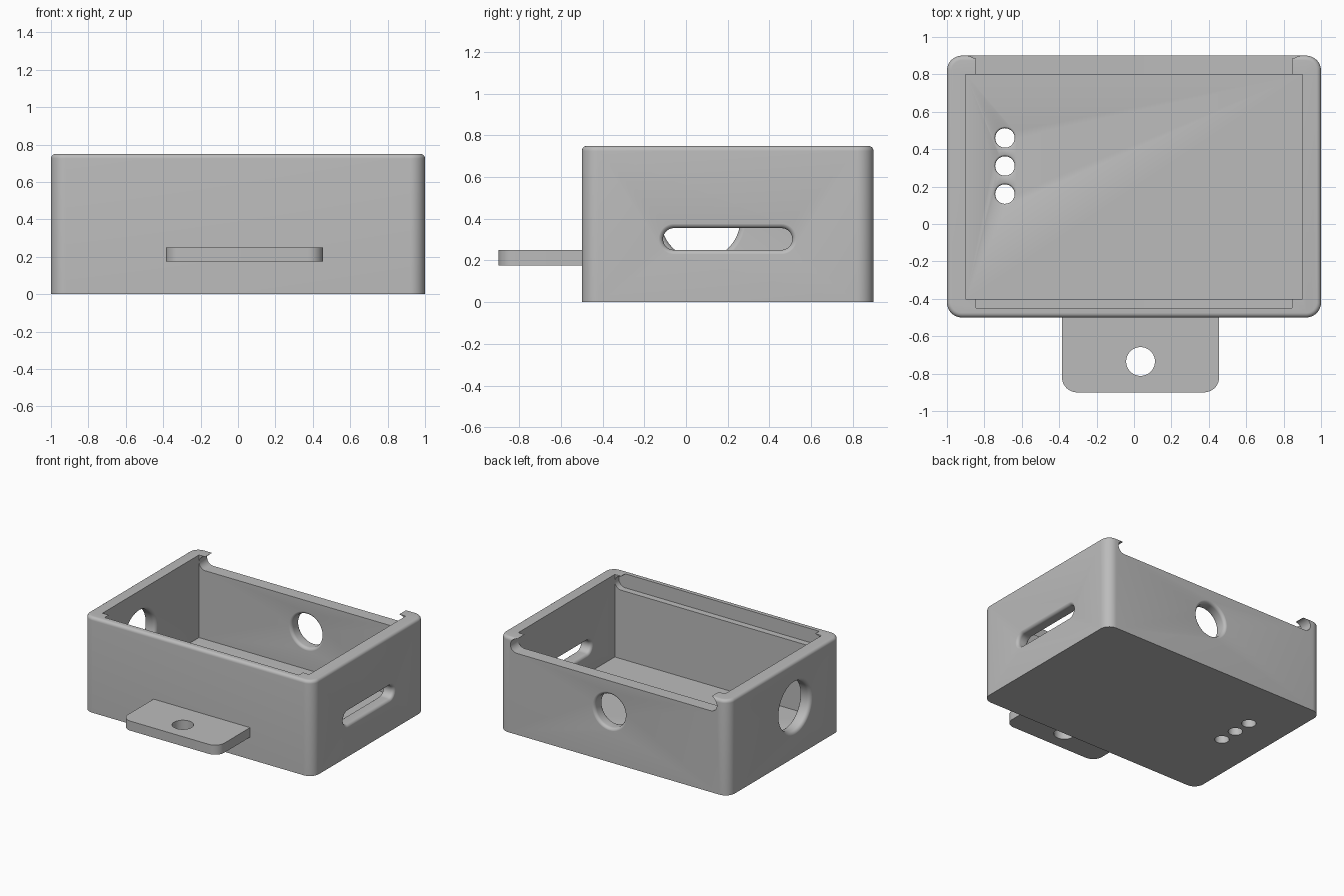
import bpy, bmesh, math
from mathutils import Matrix, Vector

if "Cube" in bpy.data.objects:
    bpy.data.objects.remove(bpy.data.objects["Cube"], do_unlink=True)

grey = bpy.data.materials.new("plain_grey")
grey.use_nodes = True
COLOUR = (0.5, 0.5, 0.5, 1)
grey.diffuse_color = COLOUR
grey.node_tree.nodes["Principled BSDF"].inputs["Base Color"].default_value = COLOUR

X, Y, Z = Vector((1, 0, 0)), Vector((0, 1, 0)), Vector((0, 0, 1))


def frame(x_axis, y_axis, origin):
    """Placement whose local z points along x_axis cross y_axis."""
    m = Matrix((x_axis, y_axis, x_axis.cross(y_axis))).transposed().to_4x4()
    return Matrix.Translation(origin) @ m


def outline(hx, hy, r, segs=12):
    """Rounded rectangle; becomes a slot or a circle when r reaches hx or hy."""
    pts = []
    for q, (sx, sy) in enumerate([(1, 1), (-1, 1), (-1, -1), (1, -1)]):
        for i in range(segs + 1):
            a = math.pi / 2 * (q + i / segs)
            pts.append((sx * (hx - r) + r * math.cos(a), sy * (hy - r) + r * math.sin(a)))
    return pts


def stack(name, hx, hy, r, levels, place):
    """Solid from one outline repeated at (height, outward offset) levels."""
    bm = bmesh.new()
    rings = [[bm.verts.new((x, y, d)) for x, y in outline(hx + o, hy + o, r + o)]
             for d, o in levels]
    n = len(rings[0])
    for low, high in zip(rings, rings[1:]):
        for i in range(n):
            j = (i + 1) % n
            bm.faces.new((low[i], low[j], high[j], high[i]))
    bm.faces.new(rings[0])
    bm.faces.new(rings[-1])
    bmesh.ops.remove_doubles(bm, verts=bm.verts, dist=1e-5)
    bmesh.ops.recalc_face_normals(bm, faces=bm.faces)
    bm.transform(place)
    mesh = bpy.data.meshes.new(name)
    bm.to_mesh(mesh)
    bm.free()
    mesh.materials.append(grey)
    ob = bpy.data.objects.new(name, mesh)
    bpy.context.collection.objects.link(ob)
    return ob


def fillet(f, steps=6):
    """Quarter-round hole edge as (depth, offset) levels."""
    angles = [math.pi / 2 * i / steps for i in range(steps + 1)]
    return [(f - f * math.cos(a) - 0.0005, f - f * math.sin(a)) for a in angles]


def hole(name, hx, hy, f, place, both=True, wall=0.1):
    """Cutter running inward through a wall, with rounded edges."""
    edge = fillet(f)
    levels = [(-0.05, f)] + edge
    if both:
        levels += [(wall - d, o) for d, o in reversed(edge)] + [(wall + 0.05, f)]
    else:
        levels += [(wall + 0.05, 0)]
    return stack(name, hx, hy, min(hx, hy), levels, place)


def carve(ob, cutters):
    """Subtract the cutters, bake the result and remove the helpers."""
    for c in cutters:
        c.hide_render = True
        mod = ob.modifiers.new("cut", "BOOLEAN")
        mod.operation, mod.solver, mod.object = "DIFFERENCE", "EXACT", c
    bpy.context.view_layer.update()
    baked = bpy.data.meshes.new_from_object(ob.evaluated_get(bpy.context.evaluated_depsgraph_get()))
    ob.modifiers.clear()
    ob.data = baked
    for c in cutters:
        bpy.data.objects.remove(c, do_unlink=True)
    bpy.ops.object.select_all(action="DESELECT")
    ob.select_set(True)
    bpy.context.view_layer.objects.active = ob
    bpy.ops.object.shade_smooth_by_angle(angle=math.radians(30))


# Box shell: rounded upright corners and a rounded top rim
TOP, RIM, MID = 0.75, 0.025, 0.2
rim_levels = [(TOP - d, o - RIM) for d, o in
              [(RIM - RIM * math.sin(a), RIM * math.cos(a))
               for a in [math.pi / 2 * i / 6 for i in range(7)]]]
box = stack("box", 1, 0.7, 0.08, [(0, 0)] + rim_levels, frame(X, Y, (0, MID, 0)))

cuts = [
    # Square-cornered inner cavity
    stack("cavity", 0.9, 0.6, 0, [(0.1, 0), (1, 0)], frame(X, Y, (0, MID, 0))),
    # Sliding lid channel, round-edged and open at the back
    stack("lid_channel", 0.899, 0.054, 0.054, [(-1.2, 0), (0.45, 0)], frame(X, Z, (0, 0, 0.694))),
    stack("lid_opening", 0.845, 0.1, 0, [(-1.2, 0), (0.45, 0)], frame(X, Z, (0, 0, 0.8))),
    # Wall openings
    hole("side_slot", 0.31, 0.052, 0.025, frame(-Y, Z, (1, 0.2, 0.303))),
    hole("side_port", 0.19, 0.19, 0.03, frame(Y, Z, (-1, 0.07, 0.395))),
    hole("back_port", 0.13, 0.13, 0.025, frame(X, Z, (0.035, 0.9, 0.4))),
]
# Row of floor holes
for i in range(3):
    cuts.append(hole("floor_hole", 0.052, 0.052, 0.013,
                     frame(Y, X, (-0.69, 0.16 + 0.15 * i, 0.1)), both=False))
carve(box, cuts)

# Mounting tab with a screw hole
tab = stack("mounting_tab", 0.42, 0.24, 0.08, [(0.175, 0), (0.25, 0)],
            frame(X, Y, (0.035, -0.66, 0)))
carve(tab, [stack("screw_hole", 0.077, 0.077, 0.077, [(0.1, 0), (0.3, 0)],
                  frame(X, Y, (0.035, -0.735, 0)))])
